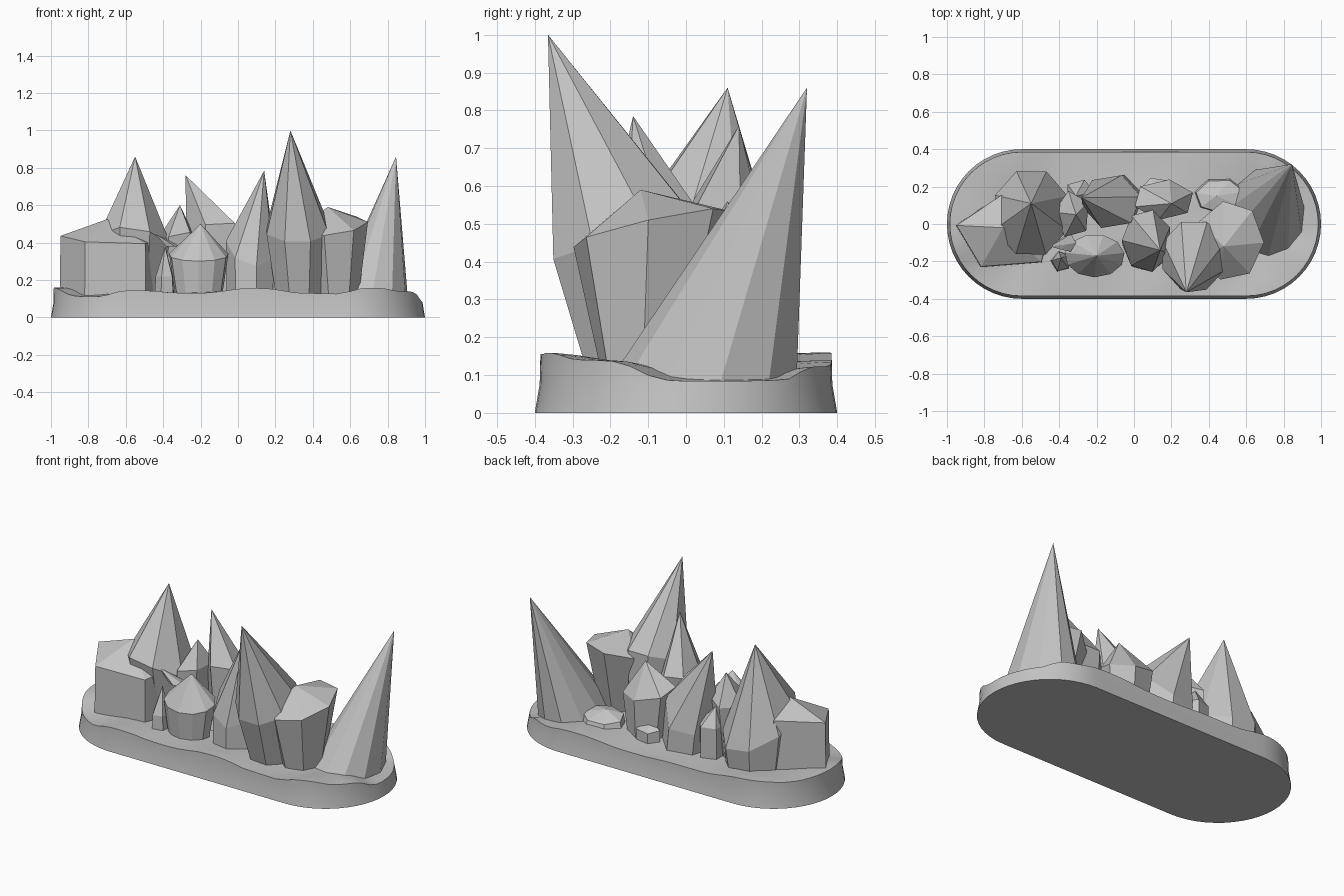
import bpy, bmesh, math

cube = bpy.data.objects.get("Cube")
if cube:
    bpy.data.objects.remove(cube, do_unlink=True)

stone = bpy.data.materials.new("grey stone")
stone.use_nodes = True
grey = (0.55, 0.55, 0.55, 1)
stone.diffuse_color = grey
stone.node_tree.nodes["Principled BSDF"].inputs["Base Color"].default_value = grey


def finish(name, bm):
    bmesh.ops.recalc_face_normals(bm, faces=bm.faces)
    mesh = bpy.data.meshes.new(name)
    bm.to_mesh(mesh)
    bm.free()
    mesh.materials.append(stone)
    obj = bpy.data.objects.new(name, mesh)
    bpy.context.collection.objects.link(obj)
    return obj


def bridge(bm, a, b):
    for i in range(len(a)):
        j = (i + 1) % len(a)
        bm.faces.new((a[i], a[j], b[j], b[i]))


def crystal(name, sides, turn, rings, tip, slope=(0, 0)):
    """Faceted column: rings are (x, y, z, rx, ry); rings above the foot tilt by slope."""
    bm = bmesh.new()
    loops = []
    for k, (x, y, z, rx, ry) in enumerate(rings):
        loop = []
        for i in range(sides):
            a = math.radians(turn) + math.tau * i / sides
            dx, dy = rx * math.cos(a), ry * math.sin(a)
            dz = (dx * slope[0] + dy * slope[1]) if k else 0
            loop.append(bm.verts.new((x + dx, y + dy, z + dz)))
        loops.append(loop)
    bm.faces.new(loops[0])
    for a, b in zip(loops, loops[1:]):
        bridge(bm, a, b)
    top = bm.verts.new(tip)
    for i in range(sides):
        bm.faces.new((loops[-1][i], loops[-1][(i + 1) % sides], top))
    return finish(name, bm)


# Rounded base with an uneven ground surface
HILLS = [(-.98, 0, .16), (-.8, -.35, .11), (-.55, -.4, .145), (-.25, -.4, .13), (.1, -.4, .157),
         (.4, -.4, .13), (.72, -.37, .16), (.88, -.22, .14), (1, 0, .083), (.97, .14, .083),
         (.9, .25, .085), (.8, .36, .125), (.5, .4, .14), (.1, .4, .12), (-.3, .4, .13),
         (-.7, .39, .16), (.5, -.3, .12), (0, 0, .14), (-.5, 0, .13)]


def ground(x, y):
    weights = [(1 / ((x - a) ** 2 + (y - b) ** 2 + .003) ** 1.5, h) for a, b, h in HILLS]
    return sum(w * h for w, h in weights) / sum(w for w, h in weights)


def outline(radius, spine):
    points = []
    for side, start in ((1, -90), (-1, 90)):
        for i in range(25):
            a = math.radians(start + 7.5 * i)
            points.append((side * spine + radius * math.cos(a), radius * math.sin(a)))
        for i in range(1, 16):
            points.append((side * spine * (1 - i / 8), side * radius))
    return points


bm = bmesh.new()
foot = [bm.verts.new((x, y, 0)) for x, y in outline(.4, .6)]
bm.faces.new(foot)
last = [bm.verts.new((x, y, .075)) for x, y in outline(.387, .6)]
bridge(bm, foot, last)
for radius in (.385, .365, .31, .24, .16, .08):
    loop = [bm.verts.new((x, y, ground(x, y))) for x, y in outline(radius, .6)]
    bridge(bm, last, loop)
    last = loop
bm.faces.new(last)
base = finish("base", bm)
bpy.context.view_layer.objects.active = base
base.select_set(True)
bpy.ops.object.shade_smooth_by_angle(angle=math.radians(35))
base.select_set(False)

# Large crystals
crystal("tall_spike", 8, 22, [(.33, -.12, .07, .13, .14), (.32, -.17, .47, .18, .195)],
        (.28, -.365, 1), (0, .35))
crystal("right_spike", 11, 10, [(.7, .04, .06, .215, .26)], (.845, .32, .86))
crystal("right_prism", 7, -54, [(.52, -.11, .07, .12, .11), (.51, -.09, .49, .185, .215)],
        (.48, -.12, .59), (.12, .22))
crystal("left_block", 5, 24, [(-.68, -.05, .07, .28, .21), (-.68, -.05, .42, .275, .205)],
        (-.7, -.02, .525), (-.04, .12))
crystal("left_peak", 8, 22, [(-.55, .09, .07, .18, .18), (-.55, .06, .37, .21, .24)],
        (-.55, .11, .86), (-.15, -.45))
crystal("center_spike", 7, 25, [(.07, -.12, .07, .13, .14), (.07, -.09, .38, .135, .17)],
        (.14, -.14, .785), (-.2, .6))
crystal("back_spike", 6, 10, [(-.1, .13, .07, .16, .14), (-.12, .12, .38, .16, .15)],
        (-.28, .14, .76), (.2, -.9))

# Small crystals
crystal("round_crystal", 11, 8, [(-.21, -.18, .07, .12, .08), (-.21, -.17, .335, .16, .115)],
        (-.2, -.17, .5), (0, .3))
crystal("back_block", 6, 20, [(.17, .13, .07, .12, .09), (.16, .13, .4, .165, .11)],
        (.2, .11, .56), (-.2, -.3))
crystal("gap_crystal", 5, 30, [(-.35, .05, .07, .08, .1), (-.33, .05, .44, .1, .13)],
        (-.31, .05, .6), (.2, 0))
crystal("side_shard", 5, 0, [(-.35, -.1, .38, .04, .05), (-.39, -.11, .41, .025, .03)],
        (-.45, -.12, .45))
crystal("front_shard", 5, -40, [(-.39, -.2, .07, .06, .06), (-.39, -.2, .22, .05, .055)],
        (-.39, -.18, .38))
crystal("back_left_shard", 5, 0, [(-.29, .16, .07, .08, .08), (-.29, .17, .32, .08, .07)],
        (-.31, .15, .43))
crystal("low_slab", 7, 15, [(.46, .16, .07, .15, .11), (.46, .15, .17, .13, .09)],
        (.44, .15, .21), (0, -.2))
crystal("low_block", 5, 40, [(.12, .2, .07, .08, .05), (.12, .2, .2, .08, .05)],
        (.12, .19, .24), (0, -.3))
